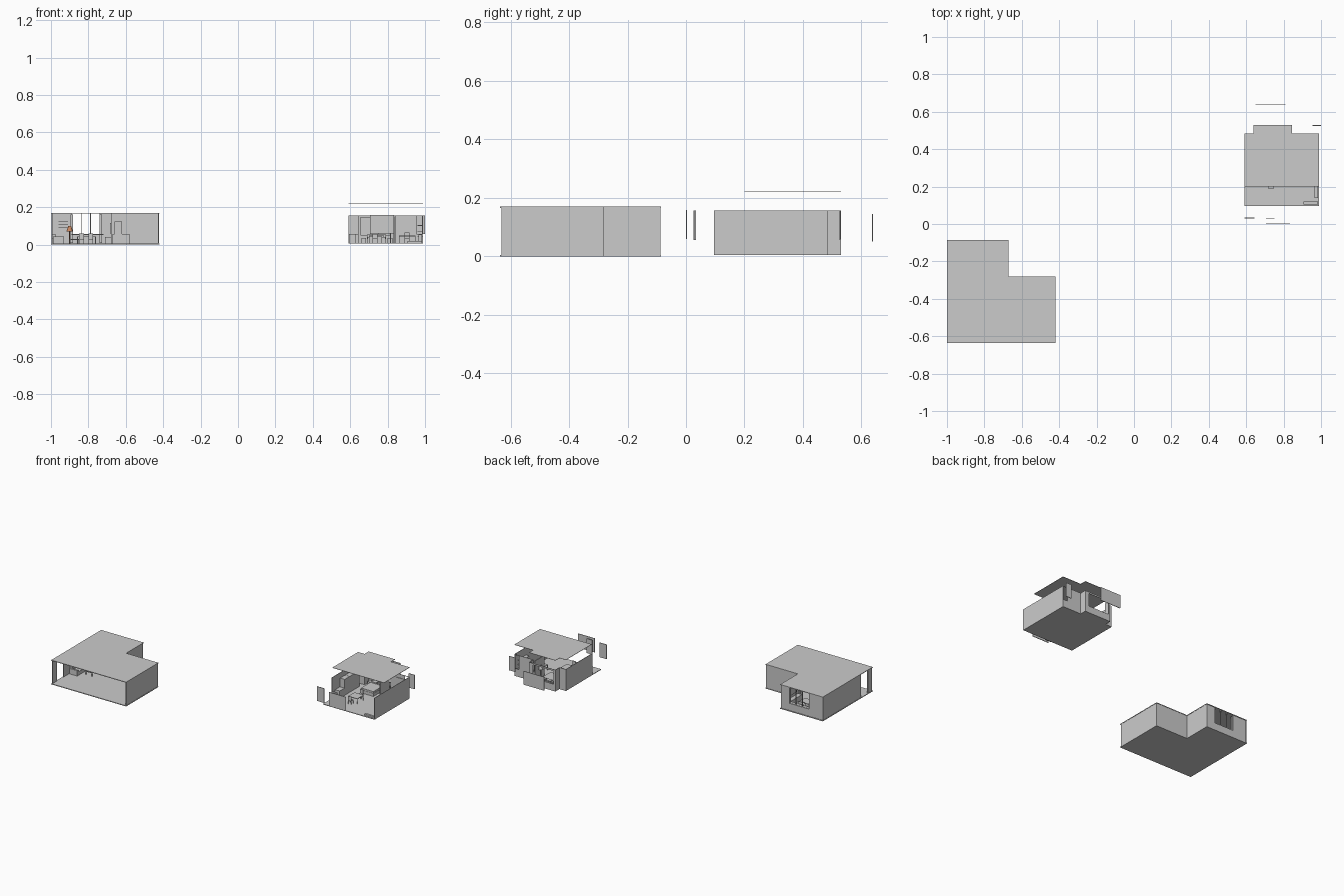
import bpy, bmesh, math

def obj_from_bm(name, bm, color=None):
    bmesh.ops.recalc_face_normals(bm, faces=bm.faces[:])
    me = bpy.data.meshes.new(name)
    bm.to_mesh(me)
    bm.free()
    ob = bpy.data.objects.new(name, me)
    bpy.context.collection.objects.link(ob)
    if color:
        m = bpy.data.materials.new(name + "_paint")
        m.diffuse_color = color
        me.materials.append(m)
    return ob

def prism(name, pts, z0, z1):
    bm = bmesh.new()
    f = bm.faces.new([bm.verts.new((x, y, z0)) for x, y in pts])
    up = bmesh.ops.extrude_face_region(bm, geom=[f])["geom"]
    bmesh.ops.translate(bm, verts=[v for v in up if isinstance(v, bmesh.types.BMVert)], vec=(0, 0, z1 - z0))
    return obj_from_bm(name, bm)

def box(name, x0, x1, y0, y1, z0, z1, color=None):
    bm = bmesh.new()
    bmesh.ops.create_cube(bm, size=1)
    for v in bm.verts:
        v.co = (x1 if v.co.x > 0 else x0, y1 if v.co.y > 0 else y0, z1 if v.co.z > 0 else z0)
    return obj_from_bm(name, bm, color)

def cone(name, x, y, z0, z1, r0, r1, color=None, n=16):
    bm = bmesh.new()
    bmesh.ops.create_cone(bm, cap_ends=True, segments=n, radius1=r0, radius2=r1, depth=z1 - z0)
    bmesh.ops.translate(bm, verts=bm.verts, vec=(x, y, (z0 + z1) / 2))
    return obj_from_bm(name, bm, color)

def wall(name, axis, at, a, b, z0, z1, hole=None, t=0.005):
    """Wall along an axis; hole = (start, end, sill, head)."""
    def seg(part, p, q, lo, hi):
        if q - p > 1e-4 and hi - lo > 1e-4:
            if axis == "x":
                box(name + part, p, q, at, at + t, lo, hi)
            else:
                box(name + part, at, at + t, p, q, lo, hi)
    if not hole:
        return seg("", a, b, z0, z1)
    h0, h1, s, h = hole
    seg("_start", a, h0, z0, z1)
    seg("_end", h1, b, z0, z1)
    seg("_sill", h0, h1, z0, s)
    seg("_head", h0, h1, h, z1)

def table(name, x0, x1, y0, y1, z, top, leg=0.004):
    box(name + "_top", x0, x1, y0, y1, top - 0.004, top)
    for x in (x0, x1 - leg):
        for y in (y0, y1 - leg):
            box(name + "_leg", x, x + leg, y, y + leg, z, top - 0.004)

def chair(x, y, z, s=1):
    table("chair_seat", x, x + 0.026, y, y + 0.026, z, z + 0.027, 0.003)
    yb = y + 0.023 if s > 0 else y
    box("chair_back", x, x + 0.026, yb, yb + 0.003, z + 0.027, z + 0.055)

# ---- L-shaped room: slabs
L = [(-1, -0.637), (-0.42, -0.637), (-0.42, -0.28), (-0.67, -0.28), (-0.67, -0.085), (-1, -0.085)]
prism("lounge_floor", L, 0, 0.005)
prism("lounge_ceiling", L, 0.166, 0.17)

# L-shaped room: walls, front left open
Z = (0.005, 0.166)
wall("lounge_left_wall", "y", -0.998, -0.632, -0.088, *Z, (-0.585, -0.51, 0.005, 0.166))
wall("lounge_right_wall", "y", -0.427, -0.632, -0.285, *Z)
wall("lounge_notch_wall", "x", -0.287, -0.675, -0.422, *Z)
wall("lounge_notch_side", "y", -0.677, -0.285, -0.088, *Z)
wall("lounge_back_wall", "x", -0.094, -0.997, -0.672, *Z, (-0.89, -0.74, 0.055, 0.166))
for x in (-0.84, -0.79):
    box("window_mullion", x, x + 0.004, -0.094, -0.09, 0.055, 0.166)
box("window_ledge", -0.89, -0.72, -0.115, -0.094, 0.052, 0.056)
for x in (-0.895, -0.74):
    box("curtain", x, x + 0.012, -0.105, -0.098, 0.01, 0.16)

# L-shaped room: inner door and short partition
box("lounge_door", -0.555, -0.49, -0.291, -0.287, 0.005, 0.14)
box("partition", -0.68, -0.63, -0.295, -0.287, 0.005, 0.16)

# L-shaped room: furniture
box("sofa_seat", -0.99, -0.93, -0.44, -0.27, 0.005, 0.03)
box("sofa_back", -0.993, -0.975, -0.44, -0.27, 0.03, 0.058)
for y in (-0.45, -0.27):
    box("sofa_arm", -0.99, -0.93, y, y + 0.012, 0.005, 0.043)
table("low_table", -0.90, -0.85, -0.40, -0.31, 0.005, 0.03)
box("media_cabinet", -0.71, -0.68, -0.27, -0.13, 0.005, 0.04)
box("screen", -0.685, -0.68, -0.25, -0.15, 0.06, 0.115)
for i in range(3):
    box("wall_shelf", -0.96, -0.91, -0.11, -0.095, 0.09 + i * 0.017, 0.093 + i * 0.017)
table("dining_table", -0.86, -0.76, -0.23, -0.17, 0.005, 0.045)
for x in (-0.85, -0.80):
    chair(x, -0.165, 0.005)
    chair(x, -0.262, 0.005, -1)
box("counter", -0.67, -0.58, -0.33, -0.297, 0.005, 0.058)
box("tall_cupboard", -0.66, -0.62, -0.335, -0.295, 0.005, 0.125)
cone("lamp_stem", -0.90, -0.20, 0.005, 0.07, 0.003, 0.003, (0.45, 0.2, 0.1, 1), 8)
cone("lamp_shade", -0.90, -0.20, 0.07, 0.1, 0.017, 0.008, (0.6, 0.25, 0.12, 1))

# ---- exploded room: floor with bay and raised ceiling
bay = [(0.845, 0.485), (0.845, 0.53), (0.64, 0.53), (0.64, 0.485)]
prism("bedroom_floor", [(0.59, 0.095), (0.99, 0.095), (0.99, 0.485)] + bay + [(0.59, 0.485)], 0.005, 0.009)
prism("bedroom_ceiling", [(0.59, 0.2), (0.99, 0.2), (0.99, 0.485)] + bay + [(0.59, 0.485)], 0.221, 0.223)

# exploded room: walls, front left open
Z = (0.009, 0.156)
wall("bedroom_right_wall", "y", 0.987, 0.095, 0.485, *Z, t=0.003)
wall("bedroom_left_wall", "y", 0.59, 0.19, 0.485, *Z, t=0.003)
wall("bedroom_back_left", "x", 0.482, 0.593, 0.643, *Z, t=0.003)
wall("bedroom_back_right", "x", 0.482, 0.842, 0.987, *Z, (0.955, 0.985, 0.058, 0.153), 0.003)
wall("bay_left", "y", 0.64, 0.485, 0.53, *Z, t=0.003)
wall("bay_right", "y", 0.842, 0.485, 0.53, *Z, t=0.003)
wall("bay_back", "x", 0.527, 0.643, 0.842, *Z, (0.655, 0.815, 0.053, 0.145), 0.003)
box("bedroom_door", 0.885, 0.95, 0.478, 0.482, 0.009, 0.13)

# exploded room: loose window and wall panels
for x0, x1, y, z0, z1 in ((0.65, 0.81, 0.636, 0.05, 0.145), (0.955, 1.0, 0.524, 0.057, 0.156),
                          (0.59, 0.645, 0.03, 0.055, 0.156), (0.705, 0.75, 0.026, 0.055, 0.156),
                          (0.705, 0.835, 0.0, 0.06, 0.158)):
    box("loose_panel", x0, x1, y, y + 0.004, z0, z1)

# exploded room: furniture
for i in range(4):
    y = 0.225 + i * 0.055
    box("wardrobe", 0.595, 0.63, y, y + 0.053, 0.009, 0.06 if i < 1 else 0.12)
box("bed_base", 0.69, 0.79, 0.37, 0.51, 0.009, 0.03)
box("mattress", 0.692, 0.788, 0.372, 0.505, 0.03, 0.042)
box("headboard", 0.69, 0.79, 0.512, 0.52, 0.009, 0.055)
for x in (0.70, 0.745):
    box("pillow", x, x + 0.036, 0.475, 0.5, 0.042, 0.05)
for x in (0.66, 0.80):
    box("night_stand", x, x + 0.025, 0.49, 0.515, 0.009, 0.035)
box("divider", 0.83, 0.836, 0.38, 0.482, 0.009, 0.15)
table("desk", 0.86, 0.95, 0.30, 0.34, 0.009, 0.048)
chair(0.89, 0.345, 0.009)
table("dining_table_small", 0.70, 0.77, 0.22, 0.29, 0.009, 0.045)
chair(0.72, 0.295, 0.009)
chair(0.72, 0.188, 0.009, -1)
box("front_bench", 0.905, 0.985, 0.105, 0.12, 0.009, 0.02)
box("side_bench", 0.965, 0.985, 0.14, 0.2, 0.009, 0.055)
for i in range(3):
    box("book_shelf", 0.96, 0.986, 0.36, 0.45, 0.04 + i * 0.03, 0.044 + i * 0.03)
cone("lamp_pole", 0.815, 0.44, 0.009, 0.08, 0.003, 0.003, n=8)
cone("lamp_hood", 0.815, 0.44, 0.08, 0.105, 0.015, 0.009)
